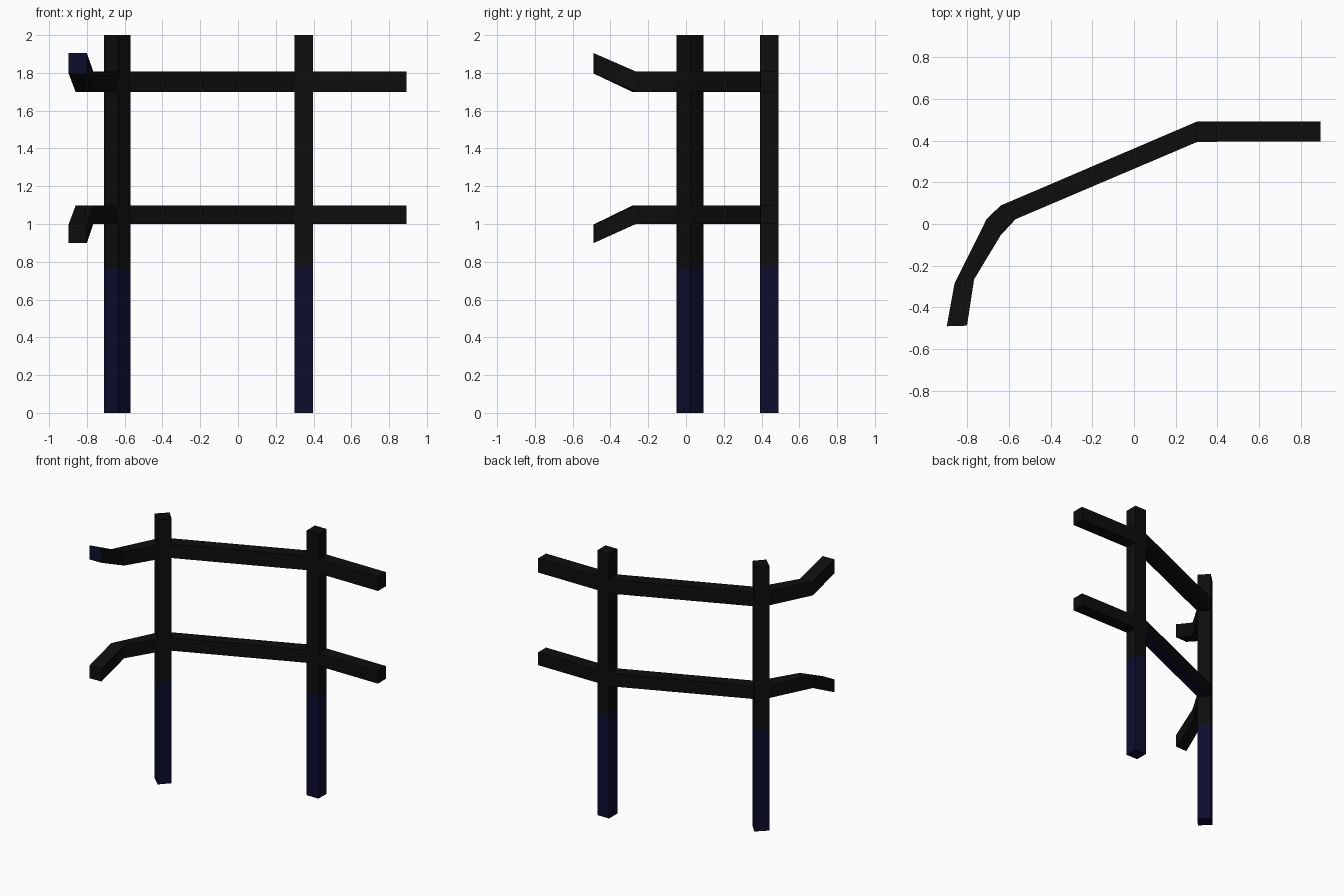
import bpy, bmesh

if "Cube" in bpy.data.objects:
    bpy.data.objects.remove(bpy.data.objects["Cube"])


def make_mat(name, rgb):
    m = bpy.data.materials.new(name)
    m.diffuse_color = (*rgb, 1.0)
    m.use_nodes = True
    m.node_tree.nodes["Principled BSDF"].inputs["Base Color"].default_value = m.diffuse_color
    return m


BLACK = make_mat("black", (0.004, 0.004, 0.004))
NAVY = make_mat("dark navy", (0.004, 0.004, 0.028))


def loft(name, rings, navy_rule):
    """Skin four-cornered rings into a closed bar; navy_rule picks navy faces."""
    bm = bmesh.new()
    loops = [[bm.verts.new(p) for p in ring] for ring in rings]
    for a, b in zip(loops, loops[1:]):
        for i in range(4):
            j = (i + 1) % 4
            bm.faces.new((a[i], a[j], b[j], b[i]))
    bm.faces.new(loops[0])
    bm.faces.new(loops[-1])
    bmesh.ops.recalc_face_normals(bm, faces=bm.faces)
    for f in bm.faces:
        f.normal_update()
        f.material_index = int(navy_rule(f.calc_center_median(), f.normal))
    me = bpy.data.meshes.new(name)
    bm.to_mesh(me)
    bm.free()
    me.materials.append(BLACK)
    me.materials.append(NAVY)
    ob = bpy.data.objects.new(name, me)
    bpy.context.collection.objects.link(ob)
    return ob


def post(name, corners, paint_z):
    rings = [[(x, y, z) for x, y in corners] for z in (0, paint_z, 2.0)]
    loft(name, rings, lambda c, n: c.z < paint_z)


def rail(name, sections, height, navy_rule=lambda c, n: False):
    """sections: back corner x, y, front corner x, y, bottom z."""
    rings = [[(bx, by, z), (fx, fy, z), (fx, fy, z + height), (bx, by, z + height)]
             for bx, by, fx, fy, z in sections]
    loft(name, rings, navy_rule)


# Posts with painted lower parts; the left one is turned diagonally
post("left_post", [(-.71, .02), (-.635, -.05), (-.57, .02), (-.635, .092)], 0.765)
post("right_post", [(.30, .392), (.398, .392), (.398, .49), (.30, .49)], 0.78)

# Two rails, each in three pieces; the free left tip flares up or down
for label, z, h, rise in (("upper", 1.70, 0.107, 0.097), ("lower", 1.0, 0.097, -0.10)):
    rail(label + "_right_rail",
         [(.398, .49, .398, .395, z), (.893, .49, .893, .395, z)], h)
    rail(label + "_middle_rail",
         [(.30, .49, .30, .392, z), (-.635, .09, -.572, .021, z)], h,
         lambda c, n, low=(label == "lower"): low and n.z < -0.9)
    rail(label + "_left_rail",
         [(-.708, .02, -.635, -.048, z),
          (-.86, -.285, -.766, -.265, z),
          (-.897, -.49, -.80, -.487, z + rise)], h,
         lambda c, n, up=(label == "upper"): up and n.y < -0.9)
